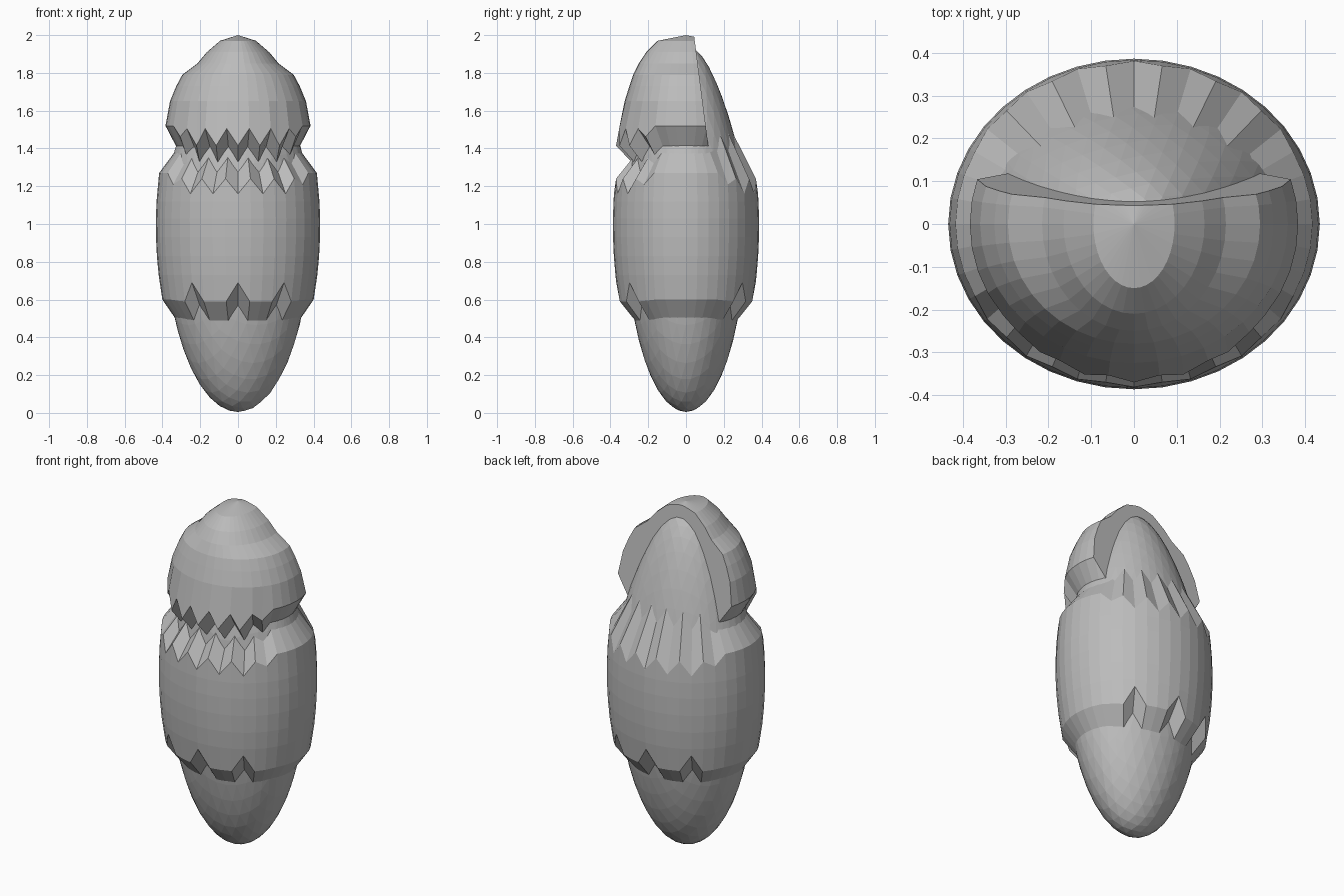
import bpy, bmesh
from math import sin, cos, tau, sqrt
from mathutils import Vector

if "Cube" in bpy.data.objects:
    bpy.data.objects.remove(bpy.data.objects["Cube"])

SEGS = 40
stone = bpy.data.materials.new("plain grey")
stone.use_nodes = True
GREY = (0.5, 0.5, 0.5, 1)
stone.diffuse_color = GREY
stone.node_tree.nodes["Principled BSDF"].inputs["Base Color"].default_value = GREY


def finish(name, bm):
    bmesh.ops.recalc_face_normals(bm, faces=bm.faces[:])
    mesh = bpy.data.meshes.new(name)
    bm.to_mesh(mesh)
    bm.free()
    mesh.materials.append(stone)
    obj = bpy.data.objects.new(name, mesh)
    bpy.context.collection.objects.link(obj)
    return obj


def taper(z):
    """Narrowing of the head above the shoulders."""
    return 1 - 0.22 * max(0, (z - 1.3) / 0.65)


def core(z):
    r = sqrt(max(0, 1 - ((z - 0.975) / 0.97) ** 2))
    return 0.384 * r * taper(z), 0.315 * r * taper(z)


def shell(z):
    r = sqrt(max(0, 1 - ((z - 0.99) / 1.0) ** 2))
    return 0.435 * r, 0.387 * r


def sunk(z):
    rx, ry = core(z)
    return rx - 0.012, ry - 0.012


def loft(bm, rings):
    """Each ring is a function of segment index giving z, rx, ry."""
    rows = []
    for ring in rings:
        row = []
        for k in range(SEGS):
            a = tau * k / SEGS
            z, rx, ry = ring(k, sin(a))
            row.append(bm.verts.new((rx * cos(a), ry * sin(a), z)))
        rows.append(row)
    for low, high in zip(rows, rows[1:]):
        for k in range(SEGS):
            n = (k + 1) % SEGS
            bm.faces.new((low[k], low[n], high[n], high[k]))
    return rows


def border(radius, side, front, back, amp, period=2):
    """Zigzag edge at the front and back, level at the sides."""
    def ring(k, s):
        w = min(1, max(0, (abs(s) - 0.45) / 0.25))
        tip = 1 if k % period == period // 2 else -1
        z = side + w * ((front if s < 0 else back) - side + amp * tip)
        return (z, *radius(z))
    return ring


def level(z, rx, ry):
    return lambda k, s: (z, rx, ry)


# Egg-shaped inner body
bm = bmesh.new()
bmesh.ops.create_icosphere(bm, subdivisions=4, radius=1)
for v in bm.verts:
    z = 0.975 + 0.97 * v.co.z
    v.co = Vector((0.384 * v.co.x * taper(z), 0.315 * v.co.y * taper(z), z))
finish("body", bm)

# Thick band around the middle with jagged edges
bm = bmesh.new()
rings = [border(sunk, 0.48, 0.51, 0.51, 0.04, 4),
         border(shell, 0.6, 0.64, 0.64, 0.05, 4)]
rings += [level(z, *shell(z)) for z in (0.73, 0.83, 0.93, 1.03, 1.12)]
rings += [border(shell, 1.27, 1.2, 1.2, 0.04),
          border(sunk, 1.4, 1.33, 1.49, 0.04)]
loft(bm, rings)
finish("middle_band", bm)


# Hood over the front of the head, cut open at the back
def hood_edge(z):
    t = (z - 1.53) / 0.3
    return 0.385 - 0.03 * abs(t), 0.355 - 0.04 * t


bm = bmesh.new()
profile = [(1.65, 0.36, 0.325), (1.73, 0.327, 0.3), (1.79, 0.295, 0.28),
           (1.85, 0.215, 0.25), (1.91, 0.165, 0.21), (1.97, 0.095, 0.15)]
rings = [border(sunk, 1.4, 1.36, 1.4, 0.04),
         border(hood_edge, 1.52, 1.46, 1.52, 0.045)]
rings += [level(*p) for p in profile]
rows = loft(bm, rings)
bm.faces.new(rows[0])
top = bm.verts.new((0, 0, 2))
for k in range(SEGS):
    bm.faces.new((rows[-1][k], rows[-1][(k + 1) % SEGS], top))
cut = bmesh.ops.bisect_plane(
    bm, geom=bm.verts[:] + bm.edges[:] + bm.faces[:],
    plane_co=(0, 0.045, 1.98), plane_no=Vector((0, 0.58, 0.075)).normalized(),
    clear_outer=True)
edges = [g for g in cut["geom_cut"] if isinstance(g, bmesh.types.BMEdge)]
bmesh.ops.holes_fill(bm, edges=edges, sides=0)
finish("hood", bm)
